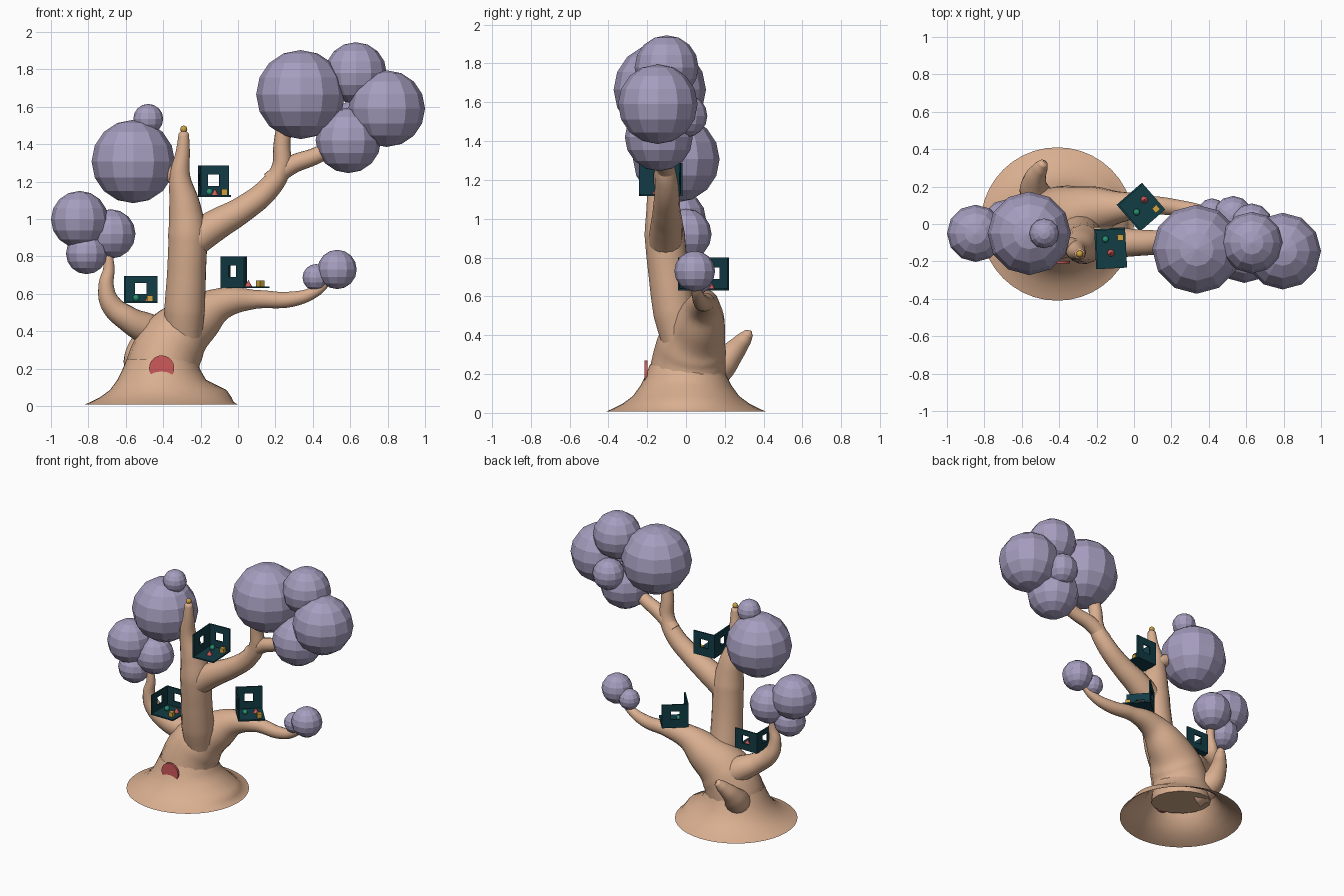
import bpy, bmesh, math
from mathutils import Matrix, Vector

if "Cube" in bpy.data.objects:
    bpy.data.objects.remove(bpy.data.objects["Cube"])


def material(name, rgb):
    m = bpy.data.materials.new(name)
    m.diffuse_color = (*rgb, 1)
    m.use_nodes = True
    m.node_tree.nodes["Principled BSDF"].inputs["Base Color"].default_value = m.diffuse_color
    return m


BARK = material("bark", (0.70, 0.43, 0.28))
LEAF = material("leaf", (0.38, 0.34, 0.52))
TEAL = material("teal", (0.006, 0.045, 0.06))
RED = material("red", (0.62, 0.10, 0.10))
GREEN = material("green", (0.02, 0.28, 0.17))
GOLD = material("gold", (0.62, 0.36, 0.05))


def finish(name, bm, mat, smooth=False):
    bmesh.ops.recalc_face_normals(bm, faces=bm.faces)
    me = bpy.data.meshes.new(name)
    bm.to_mesh(me)
    bm.free()
    for p in me.polygons:
        p.use_smooth = smooth
    me.materials.append(mat)
    ob = bpy.data.objects.new(name, me)
    bpy.context.collection.objects.link(ob)
    return ob


def ball(name, loc, r, mat, seg=12, rings=8, smooth=False):
    bm = bmesh.new()
    bmesh.ops.create_uvsphere(bm, u_segments=seg, v_segments=rings, radius=r,
                              matrix=Matrix.Translation(loc))
    return finish(name, bm, mat, smooth)


def limb(name, pts):
    """Smooth tapered tube through (x, y, z, radius) points."""
    cu = bpy.data.curves.new(name, 'CURVE')
    cu.dimensions = '3D'
    cu.bevel_depth = 1
    cu.bevel_resolution = 6
    cu.resolution_u = 8
    cu.use_fill_caps = True
    sp = cu.splines.new('BEZIER')
    sp.bezier_points.add(len(pts) - 1)
    for bp, (x, y, z, r) in zip(sp.bezier_points, pts):
        bp.co = (x, y, z)
        bp.radius = r
        bp.handle_left_type = bp.handle_right_type = 'AUTO'
    cu.materials.append(BARK)
    ob = bpy.data.objects.new(name, cu)
    bpy.context.collection.objects.link(ob)
    bpy.ops.object.select_all(action='DESELECT')
    ob.select_set(True)
    bpy.context.view_layer.objects.active = ob
    bpy.ops.object.convert(target='MESH')
    bpy.ops.object.shade_smooth_by_angle(angle=math.radians(50))


def box(bm, lo, hi, xf):
    lo, hi = Vector(lo), Vector(hi)
    bmesh.ops.create_cube(bm, size=1, matrix=xf @ Matrix.Translation((lo + hi) / 2)
                          @ Matrix.Diagonal((*(hi - lo), 1)))


# Flared, open-bottomed base with a root bulging to the right
profile = [(0.41, 0.008, 0), (0.38, 0.02, 0.02), (0.33, 0.045, 0.14), (0.275, 0.085, 0.27),
           (0.235, 0.14, 0.02), (0.21, 0.19, 0), (0.185, 0.25, 0)]
bm = bmesh.new()
N = 40
rings = []
for r, z, bulge in profile:
    ring = []
    for i in range(N):
        a = math.tau * i / N
        rr = r * (1 + bulge * max(0, math.cos(a)) ** 3)
        ring.append(bm.verts.new((-0.41 + rr * math.cos(a), rr * math.sin(a), z)))
    rings.append(ring)
for lower, upper in zip(rings, rings[1:]):
    for i in range(N):
        j = (i + 1) % N
        bm.faces.new((lower[i], lower[j], upper[j], upper[i]))
finish("root_flare", bm, BARK, True)

# Trunk and branches
limb("trunk_and_right_branch", [
    (-0.41, 0, 0.12, 0.20), (-0.40, 0.01, 0.22, 0.195), (-0.34, 0.03, 0.35, 0.18),
    (-0.22, 0.07, 0.46, 0.135), (-0.08, 0.09, 0.55, 0.085), (0.10, 0.10, 0.57, 0.05),
    (0.28, 0.08, 0.57, 0.042), (0.41, 0.06, 0.61, 0.03), (0.49, 0.05, 0.68, 0.022)])
limb("main_stem", [
    (-0.29, -0.03, 0.38, 0.10), (-0.285, -0.06, 0.52, 0.11), (-0.275, -0.09, 0.72, 0.105),
    (-0.27, -0.11, 0.92, 0.105), (-0.285, -0.12, 1.07, 0.085), (-0.31, -0.14, 1.23, 0.055),
    (-0.295, -0.155, 1.36, 0.038), (-0.29, -0.16, 1.455, 0.028), (-0.29, -0.16, 1.475, 0.008)])
limb("upper_branch", [
    (-0.27, -0.11, 0.86, 0.09), (-0.13, -0.10, 0.96, 0.085), (0.03, -0.10, 1.055, 0.07),
    (0.16, -0.10, 1.16, 0.062), (0.23, -0.11, 1.27, 0.052), (0.235, -0.12, 1.40, 0.045),
    (0.25, -0.13, 1.52, 0.04)])
limb("upper_fork", [(0.17, -0.10, 1.20, 0.05), (0.28, -0.11, 1.285, 0.05),
                    (0.41, -0.13, 1.335, 0.045), (0.54, -0.14, 1.40, 0.04)])
limb("crown_stub", [(-0.30, -0.13, 1.18, 0.05), (-0.35, -0.11, 1.235, 0.042),
                    (-0.44, -0.08, 1.28, 0.03)])
limb("left_branch", [
    (-0.38, 0.07, 0.33, 0.10), (-0.47, 0.05, 0.40, 0.09), (-0.58, 0.0, 0.46, 0.07),
    (-0.68, -0.02, 0.545, 0.056), (-0.705, -0.03, 0.64, 0.042), (-0.69, -0.03, 0.74, 0.03),
    (-0.70, -0.03, 0.84, 0.022)])
limb("back_stub", [
    (-0.46, 0.06, 0.17, 0.10), (-0.53, 0.17, 0.235, 0.082), (-0.53, 0.24, 0.31, 0.06),
    (-0.50, 0.30, 0.38, 0.04), (-0.485, 0.325, 0.41, 0.025), (-0.48, 0.335, 0.42, 0.006)])

# Faceted foliage
foliage = [
    (0.335, -0.135, 1.665, 0.238), (0.63, -0.10, 1.78, 0.165), (0.795, -0.145, 1.59, 0.205),
    (0.59, -0.14, 1.42, 0.175), (0.63, 0.0, 1.53, 0.11),
    (-0.56, -0.05, 1.307, 0.223), (-0.48, -0.05, 1.535, 0.08),
    (-0.847, -0.05, 0.997, 0.153), (-0.68, 0.0, 0.92, 0.132), (-0.81, -0.05, 0.815, 0.11),
    (0.53, 0.045, 0.73, 0.105), (0.417, 0.065, 0.687, 0.072)]
for x, y, z, r in foliage:
    ball("foliage_ball", (x, y, z), r, LEAF)

# Gold tip and round red door
ball("gold_tip", (-0.29, -0.16, 1.48), 0.019, GOLD, 12, 8, True)
bm = bmesh.new()
bmesh.ops.create_cone(bm, cap_ends=True, segments=32, radius1=0.067, radius2=0.067, depth=0.015,
                      matrix=Matrix.Translation((-0.408, -0.205, 0.203))
                      @ Matrix.Rotation(math.pi / 2, 4, 'X'))
finish("round_door", bm, RED)


# Open rooms: floor, windowed back and left walls, three small furnishings
def room(name, loc, turn, w, d, h, green, red, gold):
    xf = Matrix.Translation(loc) @ Matrix.Rotation(math.radians(turn), 4, 'Z')
    t, q = 0.01, 0.03
    bm = bmesh.new()
    box(bm, (-w / 2, -d / 2, 0), (w / 2, d / 2, t), xf)

    def wall(length, m):
        a, c = length / 2, (h + t) / 2
        for x0, z0, x1, z1 in ((-a, t, -q, h), (q, t, a, h), (-q, t, q, c - q), (-q, c + q, q, h)):
            box(bm, (x0, -t, z0), (x1, 0, z1), m)
    wall(w, xf @ Matrix.Translation((0, d / 2, 0)))
    wall(d, xf @ Matrix.Translation((-w / 2, 0, 0)) @ Matrix.Rotation(math.pi / 2, 4, 'Z'))
    finish(name, bm, TEAL)

    ball(name + "_green_ball", xf @ Vector((*green, t + 0.018)), 0.018, GREEN, 12, 8, True)
    bm = bmesh.new()
    bmesh.ops.create_cone(bm, cap_ends=True, segments=12, radius1=0.019, radius2=0, depth=0.035,
                          matrix=xf @ Matrix.Translation((*red, t + 0.0175)))
    finish(name + "_red_cone", bm, RED)
    bm = bmesh.new()
    bmesh.ops.create_cube(bm, size=0.032, matrix=xf @ Matrix.Translation((*gold, t + 0.016)))
    finish(name + "_gold_block", bm, GOLD)


room("left_room", (-0.52, -0.05, 0.55), 0, 0.18, 0.19, 0.145,
     (-0.025, 0), (0.04, 0.02), (0.05, -0.05))
room("right_room", (0.037, 0.09, 0.63), 41, 0.18, 0.19, 0.17,
     (-0.035, -0.005), (0.04, 0.018), (0.055, -0.06))
room("top_room", (-0.125, -0.13, 1.117), 3, 0.165, 0.215, 0.17,
     (-0.025, 0.05), (0, -0.025), (0.055, 0.055))
